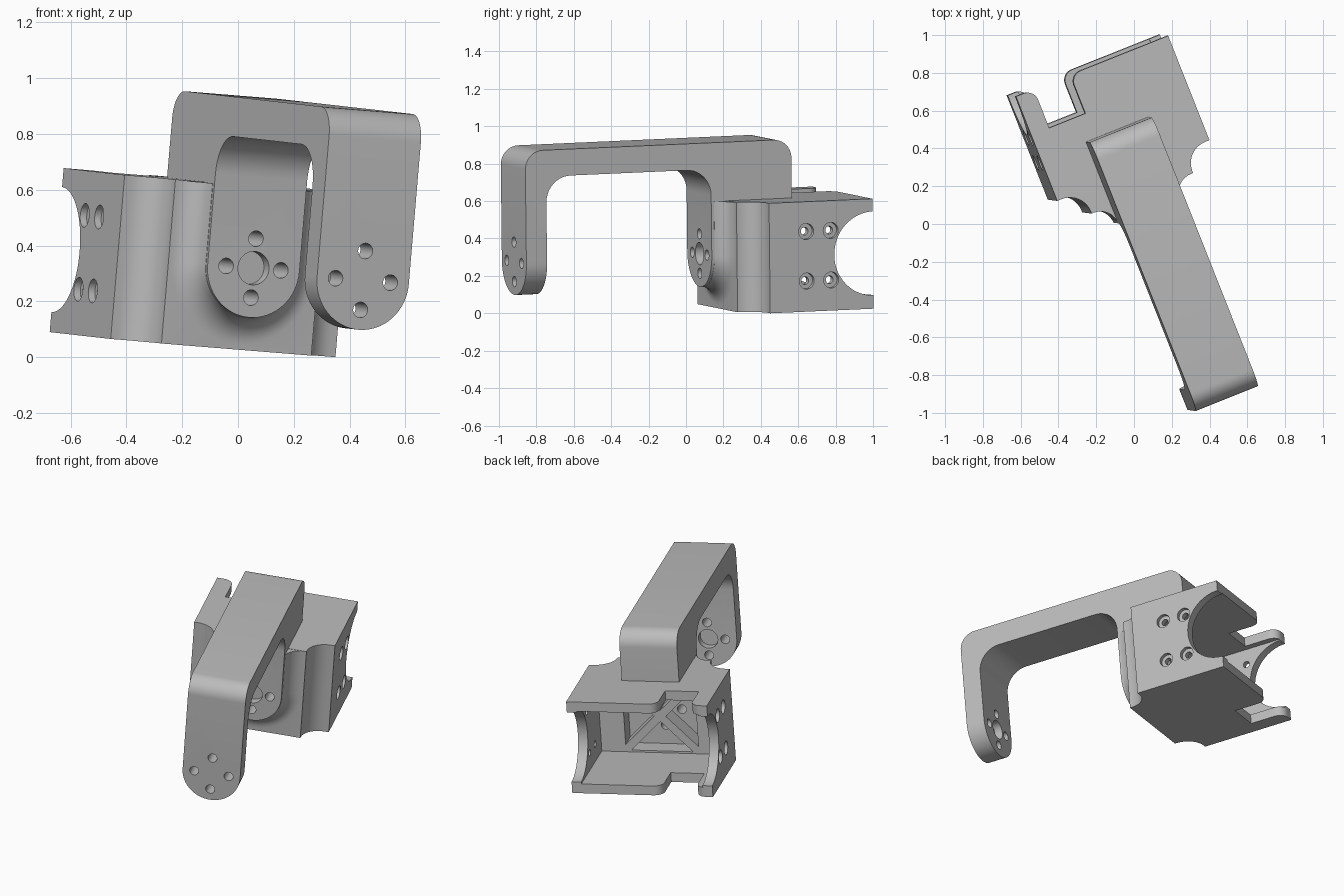
import bpy, bmesh, math
from mathutils import Matrix, Vector

cube = bpy.data.objects.get("Cube")
if cube:
    bpy.data.objects.remove(cube, do_unlink=True)

grey = bpy.data.materials.new("plain_grey")
grey.use_nodes = True
COLOUR = (0.5, 0.5, 0.5, 1)
grey.diffuse_color = COLOUR
grey.node_tree.nodes["Principled BSDF"].inputs["Base Color"].default_value = COLOUR

MID = 0.0545           # symmetry plane across the width
PIVOT = 0.322          # height of the pivot axis
HALF = 0.1775          # half width of the arm
TOP, BASE = 0.615, 0.025


def rounded(points, steps=10):
    """Polygon from (a, b, radius) corners, each corner filleted."""
    out = []
    for i, (a, b, r) in enumerate(points):
        p = Vector((a, b))
        if not r:
            out.append(p)
            continue
        d1 = (Vector(points[i - 1][:2]) - p).normalized()
        d2 = (Vector(points[(i + 1) % len(points)][:2]) - p).normalized()
        half = d1.angle(d2) / 2
        centre = p + (d1 + d2).normalized() * (r / math.sin(half))
        s = p + d1 * (r / math.tan(half)) - centre
        e = p + d2 * (r / math.tan(half)) - centre
        turn = math.atan2(s.x * e.y - s.y * e.x, s.dot(e))
        out += [centre + Matrix.Rotation(turn * k / steps, 2) @ s for k in range(steps + 1)]
    return out


def circle(a, b, r, n=32):
    return [Vector((a + r * math.cos(math.tau * k / n), b + r * math.sin(math.tau * k / n)))
            for k in range(n)]


def place(axis, p, t):
    return {"x": (t, p[0], p[1]), "y": (p[0], t, p[1]), "z": (p[0], p[1], t)}[axis]


def loft(name, axis, layers):
    """Skin a stack of matching outlines given as (position, outline)."""
    bm = bmesh.new()
    rings = [[bm.verts.new(place(axis, p, t)) for p in pts] for t, pts in layers]
    n = len(rings[0])
    for lo, hi in zip(rings, rings[1:]):
        for i in range(n):
            j = (i + 1) % n
            bm.faces.new((lo[i], lo[j], hi[j], hi[i]))
    bm.faces.new(rings[0])
    bm.faces.new(rings[-1])
    bmesh.ops.recalc_face_normals(bm, faces=bm.faces)
    mesh = bpy.data.meshes.new(name)
    bm.to_mesh(mesh)
    bm.free()
    mesh.materials.append(grey)
    ob = bpy.data.objects.new(name, mesh)
    bpy.context.collection.objects.link(ob)
    return ob


def prism(name, axis, pts, lo, hi):
    return loft(name, axis, [(lo, pts), (hi, pts)])


def boolean(ob, tools, operation):
    for tool in tools:
        tool.hide_render = True
        mod = ob.modifiers.new("cut", "BOOLEAN")
        mod.operation, mod.solver, mod.object = operation, "EXACT", tool
    bpy.context.view_layer.update()
    graph = bpy.context.evaluated_depsgraph_get()
    mesh = bpy.data.meshes.new_from_object(ob.evaluated_get(graph))
    ob.modifiers.clear()
    ob.data = mesh


def tongue(grow=0.0, top=1.1):
    """Strip outline with a half-round lower end."""
    r = HALF + grow
    arc = [Vector((MID - r * math.cos(math.pi * k / 32), PIVOT - r * math.sin(math.pi * k / 32)))
           for k in range(33)]
    return arc + [Vector((MID + r, top)), Vector((MID - r, top))]


# Arm: hooked side profile, trimmed to half-round leg ends
arm_profile = rounded([
    (-1.007, 0.05, 0), (-1.007, 0.93, 0.1), (0.524, 0.93, 0.1), (0.524, 0.6, 0),
    (0.2, 0.6, 0), (0.2, 0.05, 0), (0.06, 0.05, 0), (0.06, 0.788, 0.14),
    (-0.888, 0.788, 0.14), (-0.888, 0.05, 0)])
arm = prism("arm", "x", arm_profile, MID - 0.3, MID + 0.3)
trim = prism("arm_trim", "y", tongue(), -1.2, 0.7)
boolean(arm, [trim], "INTERSECT")

# Housing: plan outline with stepped front and a notch at the back
housing_plan = rounded([
    (-0.38, 0.885, 0), (-0.38, 0.29, 0), (-0.235, 0.29, 0.12), (-0.235, 0.16, 0),
    (0.345, 0.16, 0), (0.345, 0.29, 0.12), (0.49, 0.29, 0), (0.49, 0.885, 0),
    (-0.07, 0.885, 0.06), (-0.07, 0.665, 0), (-0.277, 0.665, 0), (-0.277, 0.885, 0.06)])
housing = prism("housing", "z", housing_plan, BASE, TOP)

# Concave flare blending the arm into the housing front
layers = []
for k in range(1, 11):
    t = math.radians(9 * k)
    layers.append((0.06 + 0.1 * math.sin(t), tongue(0.1 - 0.1 * math.cos(t), TOP - 0.002)))
layers.append((0.2, layers[-1][1]))
flare = loft("flare", "y", layers)
boolean(housing, [flare], "UNION")

# Housing cavity and the round cut through both side plates
room = rounded([(-0.32, 0.355, 0), (0.43, 0.355, 0), (0.43, 1.1, 0), (-0.32, 1.1, 0)])
hollows = [prism("cavity", "z", room, BASE + 0.06, TOP - 0.06),
           prism("side_arc", "x", circle(0.887, PIVOT, 0.225, 64), -0.6, 0.7)]

# Four triangular pockets leave a cross of ribs on the inner wall
for k in range(4):
    turn = Matrix.Rotation(k * math.pi / 2, 2)
    tri = [Vector((MID, PIVOT)) + turn @ Vector(p)
           for p in ((0, 0.035), (0.19, 0.225), (-0.19, 0.225))]
    hollows.append(prism("rib_pocket", "y", tri, 0.235, 0.42))

# Side screw holes with counterbores
for y in (0.502, 0.643):
    for z in (PIVOT - 0.133, PIVOT + 0.133):
        hollows.append(prism("side_hole", "x", circle(y, z, 0.021), -0.6, 0.7))
        hollows.append(prism("side_bore", "x", circle(y, z, 0.043), 0.465, 0.7))
        hollows.append(prism("side_bore", "x", circle(y, z, 0.043), -0.6, -0.355))

# Pivot pockets and the ring of four holes in both legs
holes = [prism("pivot_pocket", "y", circle(MID, PIVOT, 0.06, 48), lo, hi)
         for lo, hi in ((0.0, 0.11), (-0.937, -0.8))]
for k in range(4):
    a = k * math.pi / 2
    holes.append(prism("leg_hole", "y", circle(MID + 0.106 * math.cos(a),
                                               PIVOT + 0.106 * math.sin(a), 0.028), -1.2, 0.3))

boolean(housing, hollows + holes, "DIFFERENCE")
boolean(arm, holes, "DIFFERENCE")

for tool in [trim, flare] + hollows + holes:
    bpy.data.objects.remove(tool, do_unlink=True)

# Resting pose: turned and slightly tipped
across = Vector((0.927, 0.37, -0.075)).normalized()
back = Vector((-0.363, 0.931, 0.041))
back = (back - across * back.dot(across)).normalized()
pose = Matrix((across, back, across.cross(back))).transposed().to_4x4()
for ob in (arm, housing):
    ob.data.transform(pose)
    bpy.ops.object.select_all(action="DESELECT")
    ob.select_set(True)
    bpy.context.view_layer.objects.active = ob
    bpy.ops.object.shade_smooth_by_angle(angle=math.radians(30))
